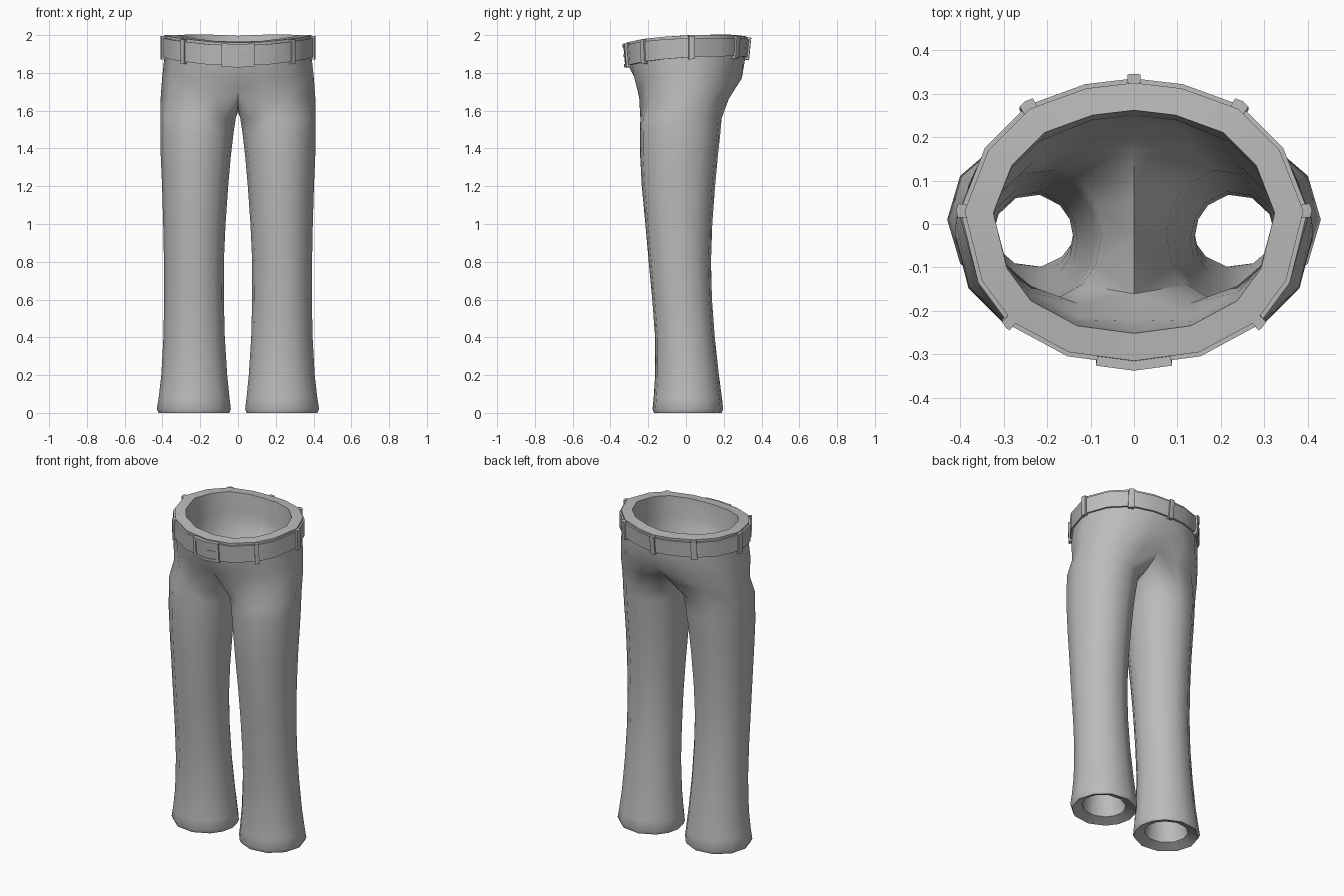
import bpy, bmesh, math
from mathutils import Vector

if "Cube" in bpy.data.objects:
    bpy.data.objects.remove(bpy.data.objects["Cube"])

grey = bpy.data.materials.new("grey_cloth")
grey.diffuse_color = (0.5, 0.5, 0.5, 1)
grey.use_nodes = True
grey.node_tree.nodes["Principled BSDF"].inputs["Base Color"].default_value = grey.diffuse_color

# Right half of the waistline, front centre round to back centre: x, y, rim height
WAIST = [(0, -.315, 1.96), (.15, -.295, 1.965), (.28, -.225, 1.98), (.35, -.13, 1.99), (.39, .03, 2.0),
         (.335, .17, 2.0), (.24, .265, 2.0), (.11, .312, 1.995), (0, .325, 1.99)]
HIPS = [(0, -.28, 1.79), (.145, -.275, 1.78), (.275, -.21, 1.77), (.36, -.13, 1.77), (.402, .02, 1.77),
        (.35, .15, 1.77), (.25, .245, 1.77), (.12, .295, 1.77), (0, .297, 1.78)]
# Split line: outside of the thigh, then the crotch seam back to the front
SPLIT = [(0, -.235, 1.71), (.13, -.248, 1.67), (.27, -.2, 1.66), (.365, -.115, 1.66), (.41, .01, 1.66),
         (.365, .125, 1.66), (.26, .2, 1.66), (.13, .228, 1.665), (0, .225, 1.70),
         (0, .12, 1.63), (0, 0, 1.595), (0, -.13, 1.63)]
# Leg sections: z, inner x, outer x, front y, back y
LEG = [(1.56, .012, .411, -.245, .192), (1.48, .024, .411, -.247, .185), (1.36, .038, .409, -.246, .172),
       (1.2, .052, .402, -.237, .157), (1.0, .066, .396, -.218, .142), (.8, .075, .392, -.2, .135),
       (.6, .075, .391, -.181, .14), (.4, .07, .395, -.166, .155), (.2, .057, .406, -.166, .177),
       (.08, .045, .42, -.174, .193), (.02, .038, .43, -.18, .2), (0, .046, .42, -.172, .192)]
ANGLES = [-42, -10, 25, 58, 90, 122, 155, 190, 222, 246, 270, 294]


def leg_ring(z, x0, x1, y0, y1):
    cx, cy, a, b = (x0 + x1) / 2, (y0 + y1) / 2, (x1 - x0) / 2, (y1 - y0) / 2
    return [(cx + a * math.sin(math.radians(t)), cy - b * math.cos(math.radians(t)), z) for t in ANGLES]


def finish(name, bm, angle=40, modifiers=()):
    me = bpy.data.meshes.new(name)
    bm.to_mesh(me)
    bm.free()
    me.materials.append(grey)
    ob = bpy.data.objects.new(name, me)
    bpy.context.collection.objects.link(ob)
    bpy.ops.object.select_all(action='DESELECT')
    ob.select_set(True)
    bpy.context.view_layer.objects.active = ob
    for kind, settings in modifiers:
        m = ob.modifiers.new(kind.title(), kind)
        for k, v in settings.items():
            setattr(m, k, v)
        bpy.ops.object.modifier_apply(modifier=m.name)
    bpy.ops.object.shade_smooth_by_angle(angle=math.radians(angle))
    return ob


# Trousers: half shell lofted from waist to hem, mirrored and thickened inwards
bm = bmesh.new()


def loft(upper, lower, count):
    for i in range(count):
        j = (i + 1) % len(lower)
        bm.faces.new((lower[i], lower[j], upper[j], upper[i]))


below_belt = [(x * 1.0, y * .965, z - .125 + .02 * (y + .3)) for x, y, z in WAIST]
rings = [[bm.verts.new(p) for p in r] for r in (WAIST, below_belt, HIPS, SPLIT)]
for up, low in zip(rings, rings[1:]):
    loft(up, low, 8)
prev = rings[-1]
for section in LEG:
    ring = [bm.verts.new(p) for p in leg_ring(*section)]
    loft(prev, ring, 12)
    prev = ring
finish("trousers", bm, 50, [
    ('MIRROR', {'merge_threshold': .001}),
    ('SOLIDIFY', {'thickness': .063, 'offset': -1, 'use_even_offset': True})])


def belt_point(u, v, d):
    """u: place round the waist (-8..8), v: 0 belt bottom to 1 belt top, d: distance outwards."""
    s, t = (-1 if u < 0 else 1), abs(u)
    i = min(int(t), 7)
    x, y, z = Vector(WAIST[i]).lerp(Vector(WAIST[i + 1]), t - i)
    out = Vector((x / .152, y / .102, 0)).normalized()
    shrink = 1 - .03 * (1 - v) * abs(out.y)
    height = .108 - .02 * (y + .3)
    p = Vector((x, y * shrink, z - .014 - height * (1 - v))) + out * d
    return (p.x * s, p.y, p.z)


def strap(name, u0, u1, v0, v1, d0, d1):
    """Slab that follows the belt line."""
    bm = bmesh.new()
    us = [u0] + [k for k in range(-8, 10) if u0 < k < u1] + [u1]
    rows = []
    for u in us:
        w = u if u <= 8 else u - 16
        rows.append([bm.verts.new(belt_point(w, v, d))
                     for v, d in ((v0, d0), (v0, d1), (v1, d1), (v1, d0))])
    for a, b in zip(rows, rows[1:]):
        for k in range(4):
            bm.faces.new((a[k], b[k], b[(k + 1) % 4], a[(k + 1) % 4]))
    bm.faces.new(rows[0])
    bm.faces.new(rows[-1][::-1])
    bmesh.ops.recalc_face_normals(bm, faces=bm.faces)
    return finish(name, bm, 35)


# Belt band
strap("belt", -8, 8, 0, 1, -.02, .01)

# Belt loops, at the corners of the waistline
for n, u in enumerate((-6, -4, -2.05, 2.05, 4, 6, 8)):
    w = .13 if abs(u) in (6, 8) else .1
    strap(f"belt_loop_{n + 1}", u - w, u + w, -.12, 1.1, -.01, .02)

# Buckle: plate, raised frame and prong
strap("buckle_plate", -.54, .54, -.06, 1.04, 0, .017)
for name, u0, u1, v0, v1 in (("left", -.56, -.44, -.08, 1.06), ("right", .44, .56, -.08, 1.06),
                             ("top", -.44, .44, .9, 1.06), ("bottom", -.44, .44, -.08, .08)):
    strap("buckle_frame_" + name, u0, u1, v0, v1, 0, .022)
strap("buckle_prong", .05, .44, .42, .56, 0, .021)
